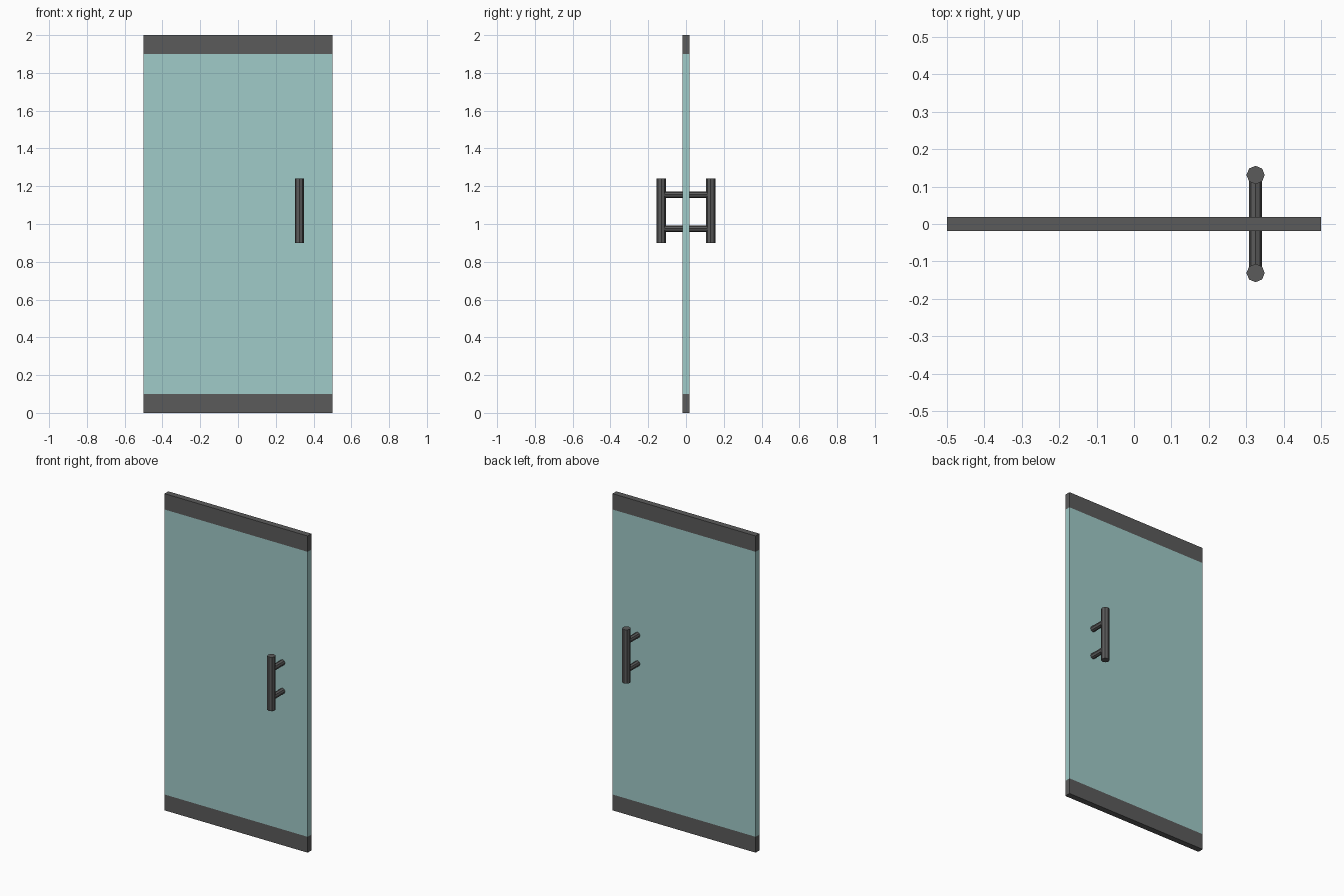
import bpy, math

if "Cube" in bpy.data.objects:
    bpy.data.objects.remove(bpy.data.objects["Cube"])


def material(name, rgb):
    m = bpy.data.materials.new(name)
    m.diffuse_color = (*rgb, 1.0)
    m.use_nodes = True
    m.node_tree.nodes["Principled BSDF"].inputs["Base Color"].default_value = m.diffuse_color
    return m


METAL = material("dark grey metal", (0.105, 0.105, 0.105))
GLASS = material("pale teal glass", (0.352, 0.594, 0.580))

WIDTH, THICK = 1.0, 0.038
HANDLE_X, HANDLE_Y = 0.325, 0.131


def box(name, z0, z1, mat):
    bpy.ops.mesh.primitive_cube_add(size=1, location=(0, 0, (z0 + z1) / 2))
    o = bpy.context.object
    o.name = name
    o.scale = (WIDTH, THICK, z1 - z0)
    bpy.ops.object.transform_apply(location=False, rotation=False, scale=True)
    o.data.materials.append(mat)


def rod(name, radius, length, location, rotation=(0, 0, 0)):
    bpy.ops.mesh.primitive_cylinder_add(vertices=8, radius=radius, depth=length,
                                        location=location, rotation=rotation)
    o = bpy.context.object
    o.name = name
    o.data.materials.append(METAL)


# Door leaf: glass pane between two metal rails
box("bottom_rail", 0.0, 0.1, METAL)
box("glass_pane", 0.1, 1.9, GLASS)
box("top_rail", 1.9, 2.0, METAL)

# Pull handles on both faces, each a vertical bar on two standoffs
for side, s in (("front", -1), ("back", 1)):
    rod(side + "_handle_bar", 0.0245, 0.34, (HANDLE_X, s * HANDLE_Y, 1.07))
    for level, z in (("lower", 0.975), ("upper", 1.155)):
        inner = THICK / 2 - 0.004
        rod(f"{side}_{level}_standoff", 0.0175, HANDLE_Y - inner,
            (HANDLE_X, s * (HANDLE_Y + inner) / 2, z), (math.pi / 2, 0, 0))
